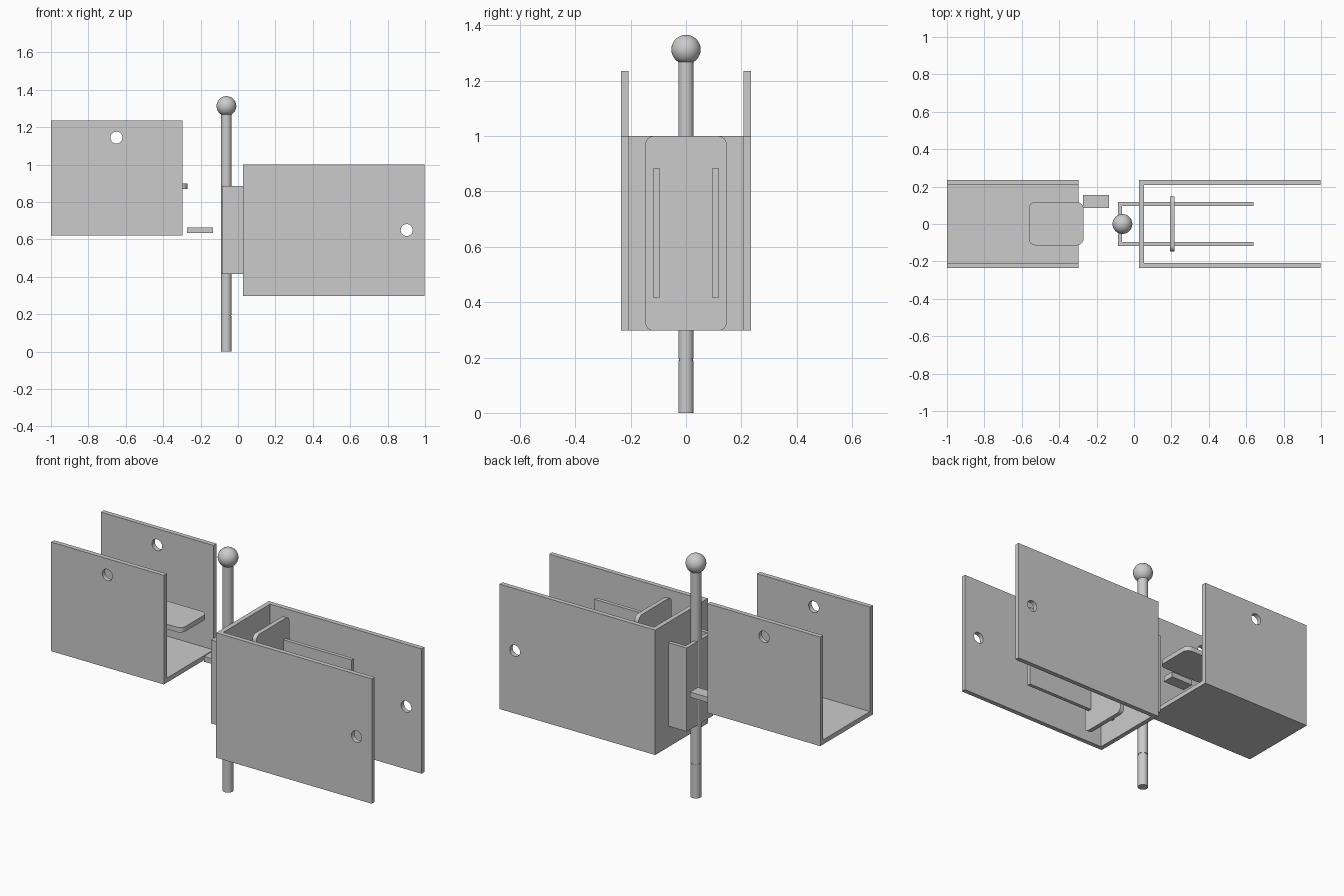
import bpy, bmesh
from math import sin, cos, pi
from mathutils import Matrix, Vector

if "Cube" in bpy.data.objects:
    bpy.data.objects.remove(bpy.data.objects["Cube"])

# Plane frames: (u axis, v axis, extrusion axis)
XY = (Vector((1, 0, 0)), Vector((0, 1, 0)), Vector((0, 0, 1)))
YZ = (Vector((0, 1, 0)), Vector((0, 0, 1)), Vector((1, 0, 0)))


def add_object(name, bm):
    bmesh.ops.recalc_face_normals(bm, faces=bm.faces)
    mesh = bpy.data.meshes.new(name)
    bm.to_mesh(mesh)
    bm.free()
    obj = bpy.data.objects.new(name, mesh)
    bpy.context.collection.objects.link(obj)
    return obj


def activate(obj):
    bpy.ops.object.select_all(action='DESELECT')
    obj.select_set(True)
    bpy.context.view_layer.objects.active = obj


def smooth(obj):
    activate(obj)
    bpy.ops.object.shade_smooth_by_angle(angle=0.6)


def extrude(name, points, plane, start, end):
    """Extrude a closed 2D outline between two offsets along the plane normal."""
    u, v, n = plane
    bm = bmesh.new()
    face = bm.faces.new([bm.verts.new(u * a + v * b + n * start) for a, b in points])
    new = bmesh.ops.extrude_face_region(bm, geom=[face])["geom"]
    verts = [g for g in new if isinstance(g, bmesh.types.BMVert)]
    bmesh.ops.translate(bm, verts=verts, vec=n * (end - start))
    return add_object(name, bm)


def rounded_rect(a0, a1, b0, b1, r, steps=6):
    corners = [(a1 - r, b1 - r), (a0 + r, b1 - r), (a0 + r, b0 + r), (a1 - r, b0 + r)]
    return [(ca + r * cos((q + i / steps) * pi / 2), cb + r * sin((q + i / steps) * pi / 2))
            for q, (ca, cb) in enumerate(corners) for i in range(steps + 1)]


def u_outline(base, tip, half, t):
    """U section symmetric about zero, open towards the tip: (along, across)."""
    side = [(base, half), (tip, half), (tip, half - t), (base + t, half - t)]
    return side + [(a, -b) for a, b in reversed(side)]


def drill(obj, x, z, radius):
    """Cut one round hole through both side walls."""
    bm = bmesh.new()
    bmesh.ops.create_cone(bm, cap_ends=True, segments=32, radius1=radius, radius2=radius,
                          depth=1, matrix=Matrix.Translation((x, 0, z)) @ Matrix.Rotation(pi / 2, 4, 'X'))
    cutter = add_object("hole_cutter", bm)
    cutter.hide_render = True
    mod = obj.modifiers.new("holes", 'BOOLEAN')
    mod.operation, mod.solver, mod.object = 'DIFFERENCE', 'EXACT', cutter
    activate(obj)
    bpy.ops.object.modifier_apply(modifier=mod.name)
    bpy.data.objects.remove(cutter)
    smooth(obj)


# Left channel, open at the top
outline = [(across, along) for along, across in u_outline(0.622, 1.236, 0.234, 0.026)]
left_channel = extrude("left_channel", outline, YZ, -1.0, -0.298)
drill(left_channel, -0.65, 1.144, 0.032)

# Right channel, open towards +x
right_channel = extrude("right_channel", u_outline(0.028, 0.997, 0.234, 0.026), XY, 0.297, 1.0)
drill(right_channel, 0.902, 0.65, 0.032)

# Narrow U strap that passes through the right channel and holds the rod
extrude("rod_strap", u_outline(-0.086, 0.64, 0.117, 0.021), XY, 0.415, 0.885)

# Rounded clamp plate standing across the strap
smooth(extrude("clamp_plate", rounded_rect(-0.147, 0.147, 0.297, 1.0, 0.03), YZ, 0.192, 0.217))

# Rounded plate lying in the left channel
smooth(extrude("rest_plate", rounded_rect(-0.562, -0.27, -0.114, 0.117, 0.035), XY, 0.87, 0.898))

# Small stop tab beside the rod
extrude("stop_tab", [(-0.272, 0.086), (-0.134, 0.086), (-0.134, 0.155), (-0.272, 0.155)],
        XY, 0.635, 0.665)

# Turned rod with a shallow groove near the foot
ROD_X, ROD_R = -0.062, 0.028
profile = [(0, 0), (ROD_R, 0), (ROD_R, 0.19), (0.025, 0.19), (0.025, 0.197),
           (ROD_R, 0.197), (ROD_R, 1.29), (0, 1.29)]
bm = bmesh.new()
verts = [bm.verts.new((ROD_X + r, 0, z)) for r, z in profile]
edges = [bm.edges.new(pair) for pair in zip(verts, verts[1:])]
bmesh.ops.spin(bm, geom=verts + edges, cent=(ROD_X, 0, 0), axis=(0, 0, 1),
               angle=2 * pi, steps=32)
bmesh.ops.remove_doubles(bm, verts=bm.verts, dist=1e-5)
smooth(add_object("rod", bm))

# Ball knob
bm = bmesh.new()
bmesh.ops.create_uvsphere(bm, u_segments=32, v_segments=16, radius=0.053,
                          matrix=Matrix.Translation((ROD_X, 0, 1.313)))
smooth(add_object("ball_knob", bm))
